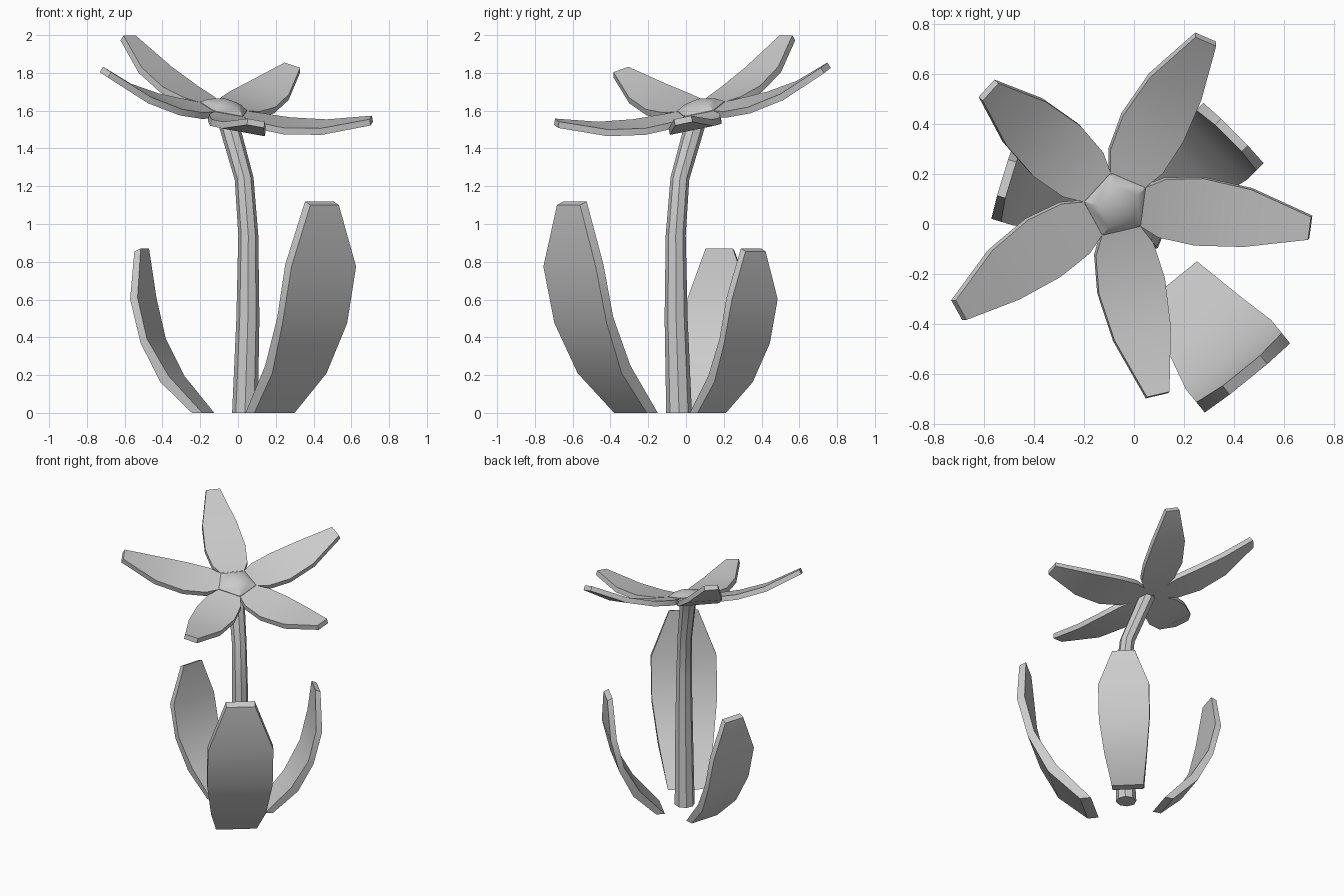
import bpy, bmesh
from math import radians, cos, sin, tau
from mathutils import Matrix, Vector

if "Cube" in bpy.data.objects:
    bpy.data.objects.remove(bpy.data.objects["Cube"])


def finish(name, bm, matrix=None):
    bmesh.ops.recalc_face_normals(bm, faces=bm.faces)
    mesh = bpy.data.meshes.new(name)
    bm.to_mesh(mesh)
    bm.free()
    ob = bpy.data.objects.new(name, mesh)
    bpy.context.collection.objects.link(ob)
    if matrix:
        ob.data.transform(matrix)
    bpy.ops.object.select_all(action='DESELECT')
    ob.select_set(True)
    bpy.context.view_layer.objects.active = ob
    bpy.ops.object.shade_smooth_by_angle(angle=radians(35))
    return ob


def loft(name, rings, matrix=None):
    """Skin a list of equal-length rings and cap both ends."""
    bm = bmesh.new()
    vs = [[bm.verts.new(p) for p in ring] for ring in rings]
    n = len(vs[0])
    for a, b in zip(vs, vs[1:]):
        for i in range(n):
            j = (i + 1) % n
            bm.faces.new((a[i], a[j], b[j], b[i]))
    bm.faces.new(vs[0])
    bm.faces.new(vs[-1])
    return finish(name, bm, matrix)


def blade(name, inner, outer, widths, matrix):
    """Thick blade running along +X with half widths in Y."""
    rings = [[(a[0], -w, a[1]), (a[0], w, a[1]), (b[0], w, b[1]), (b[0], -w, b[1])]
             for a, b, w in zip(inner, outer, widths)]
    return loft(name, rings, matrix)


# leaves around the base: one tall, two smaller
leaf_in = [(.275, 0), (.50, .25), (.645, .505), (.712, .785), (.727, 1.12)]
leaf_out = [(.35, 0), (.56, .21), (.69, .475), (.765, .775), (.772, 1.10)]
leaf_w = [.137, .185, .22, .22, .097]
for name, angle, scale, shift in (("leaf_tall", -51, 1, (0, -.035, 0)),
                                  ("leaf_back", 45, .777, (-.055, -.024, 0)),
                                  ("leaf_side", 163, .777, (-.042, -.024, 0))):
    blade(name, leaf_in, leaf_out, leaf_w,
          Matrix.Rotation(radians(angle), 4, 'Z') @ Matrix.Translation(shift)
          @ Matrix.Scale(scale, 4))

# stem bending towards back left: (diagonal offset, height, radius, ring tilt)
rings = []
for d, z, r, tilt in ((-.052, 0, .068, 0), (-.074, .5, .061, 0), (-.077, .94, .053, 0),
                      (-.046, 1.24, .05, 10), (.085, 1.57, .056, 5)):
    m = (Matrix.Rotation(radians(135), 4, 'Z') @ Matrix.Translation((d, 0, z))
         @ Matrix.Rotation(radians(tilt), 4, 'Y'))
    rings.append([m @ Vector((r * cos(tau * i / 8), r * sin(tau * i / 8), 0))
                  for i in range(8)])
loft("stem", rings)

# flower head frame, facing front right
head = (Matrix.Translation((-.070, .077, 1.61)) @ Matrix.Rotation(radians(135), 4, 'Z')
        @ Matrix.Rotation(radians(-18.6), 4, 'Y') @ Matrix.Rotation(radians(2.8), 4, 'Z'))

# five upturned petals
petal_top = [(.02, 0), (.11, 0), (.19, .0), (.34, .012), (.53, .055), (.765, .152)]
petal_low = [(.02, -.035), (.11, -.035), (.19, -.035), (.345, -.023), (.542, .021), (.778, .121)]
petal_w = [.015, .08, .12, .138, .118, .047]
for k in range(5):
    blade(f"petal_{k + 1}", petal_top, petal_low, petal_w,
          head @ Matrix.Rotation(tau * k / 5, 4, 'Z'))

# five-sided domed flower centre
loft("flower_centre", [[(r * cos(tau * (i + .5) / 5), r * sin(tau * (i + .5) / 5), z)
                        for i in range(5)]
                       for r, z in ((.135, -.03), (.135, .004), (.09, .032), (.045, .045), (.004, .048))],
     head)
